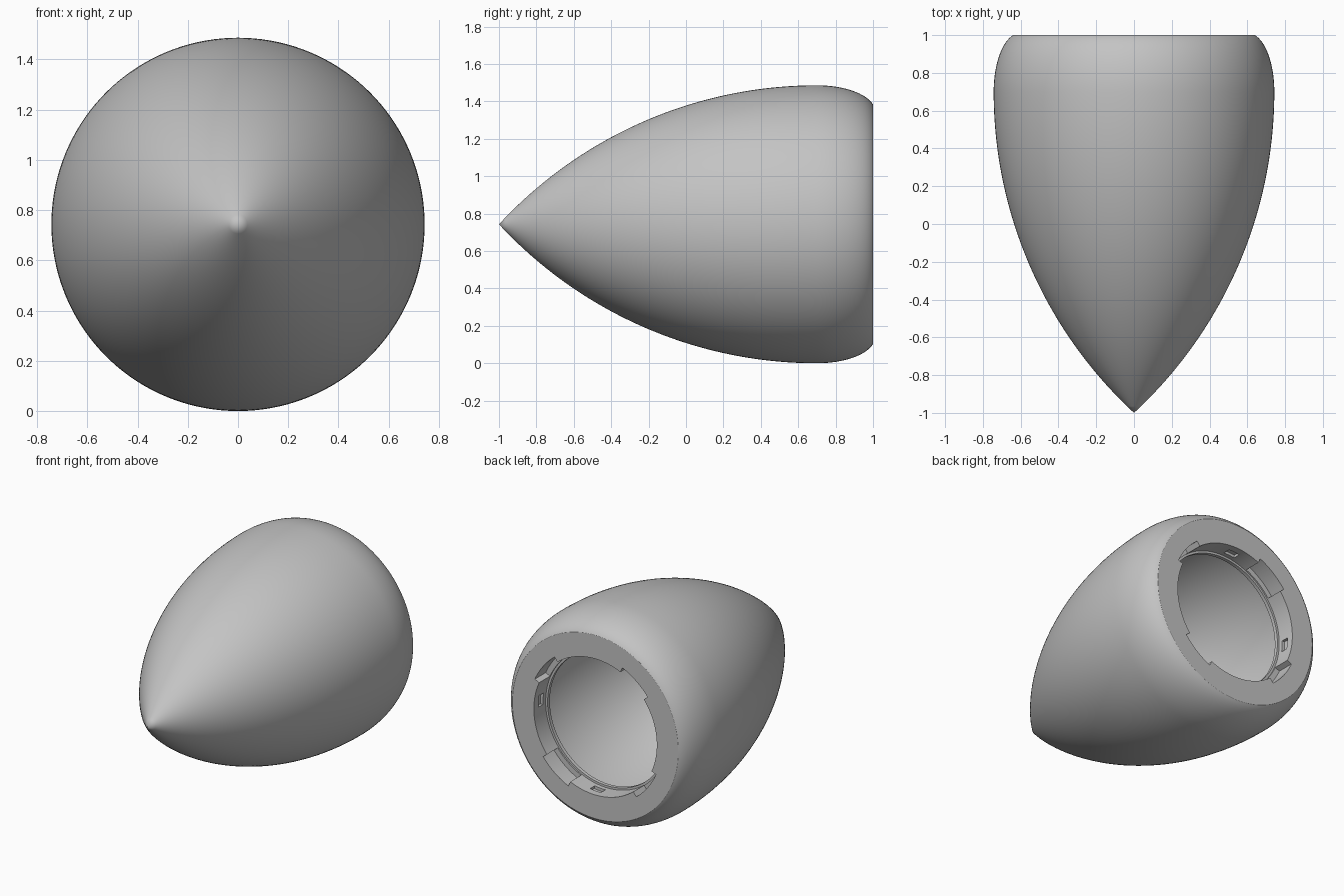
import bpy, bmesh
from math import sin, cos, pi, sqrt, radians, acos
from mathutils import Vector

cube = bpy.data.objects.get("Cube")
if cube:
    bpy.data.objects.remove(cube)

RADIUS = 0.743      # widest radius, also the height of the axis
SHOULDER = 0.7      # y where the body is widest
SEGMENTS = 144

grey = bpy.data.materials.new("plain_grey")
grey.use_nodes = True
colour = (0.55, 0.55, 0.55, 1)
grey.diffuse_color = colour
grey.node_tree.nodes["Principled BSDF"].inputs["Base Color"].default_value = colour


def ogive(tip, radius, steps):
    """Tangent ogive from the tip to the shoulder, as (y, radius) pairs."""
    length = SHOULDER - tip
    rho = (length ** 2 + radius ** 2) / (2 * radius)
    points = [(tip, 0.0)]
    for i in range(1, steps + 1):
        y = tip + length * i / steps
        points.append((y, sqrt(rho ** 2 - (SHOULDER - y) ** 2) + radius - rho))
    return points


def make_object(name, bm):
    bmesh.ops.recalc_face_normals(bm, faces=bm.faces)
    mesh = bpy.data.meshes.new(name)
    bm.to_mesh(mesh)
    bm.free()
    mesh.materials.append(grey)
    obj = bpy.data.objects.new(name, mesh)
    obj.location.z = RADIUS
    bpy.context.collection.objects.link(obj)
    return obj


def add_sector(bm, r0, r1, y0, y1, middle, width, steps=10):
    """Closed curved block around the y axis, angles in degrees from +x."""
    angles = [radians(middle + width * (i / steps - 0.5)) for i in range(steps + 1)]
    outline = [(r1, a) for a in angles] + [(r0, a) for a in reversed(angles)]
    face = bm.faces.new([bm.verts.new((r * cos(a), y0, r * sin(a))) for r, a in outline])
    result = bmesh.ops.extrude_face_region(bm, geom=[face])
    moved = [v for v in result["geom"] if isinstance(v, bmesh.types.BMVert)]
    bmesh.ops.translate(bm, verts=moved, vec=(0, y1 - y0, 0))


# Outer skin: ogive nose, then a rounded shoulder turning in to the rim
profile = ogive(-1.0, RADIUS, 48)
turn, drop = 0.31, 0.138
end = acos(sqrt(1 - (0.3 / turn) ** 2))
for i in range(1, 17):
    a = end * i / 16
    profile.append((SHOULDER + turn * sin(a), RADIUS - drop * (1 - cos(a))))

# Flat rim, mouth wall, thin inner lip, then the hollow inside
profile += [(1.0, 0.475), (0.87, 0.475), (0.87, 0.46), (0.845, 0.46), (0.845, 0.60)]
profile += list(reversed(ogive(-0.92, 0.67, 32)))

bm = bmesh.new()
verts = [bm.verts.new((r, y, 0)) for y, r in profile]
edges = [bm.edges.new(pair) for pair in zip(verts, verts[1:])]
bmesh.ops.spin(bm, geom=verts + edges, cent=Vector(), axis=(0, 1, 0),
               angle=2 * pi, steps=SEGMENTS, use_merge=False)
bmesh.ops.remove_doubles(bm, verts=bm.verts, dist=0.0001)
nose_cone = make_object("nose_cone", bm)

# Bayonet slots open to the rim, and small locking pockets in the mouth wall
bm = bmesh.new()
for quarter in range(4):
    add_sector(bm, 0.465, 0.512, 0.88, 1.05, 38 + 90 * quarter, 28)
    add_sector(bm, 0.465, 0.495, 0.90, 0.95, 4 + 90 * quarter, 10)
cutter = make_object("mouth_cutter", bm)
cutter.hide_render = True

cut = nose_cone.modifiers.new("mouth_cut", "BOOLEAN")
cut.operation = "DIFFERENCE"
cut.solver = "EXACT"
cut.object = cutter
bpy.ops.object.select_all(action="DESELECT")
nose_cone.select_set(True)
bpy.context.view_layer.objects.active = nose_cone
bpy.ops.object.modifier_apply(modifier=cut.name)
bpy.data.objects.remove(cutter)

bpy.ops.object.shade_smooth_by_angle(angle=radians(20))
